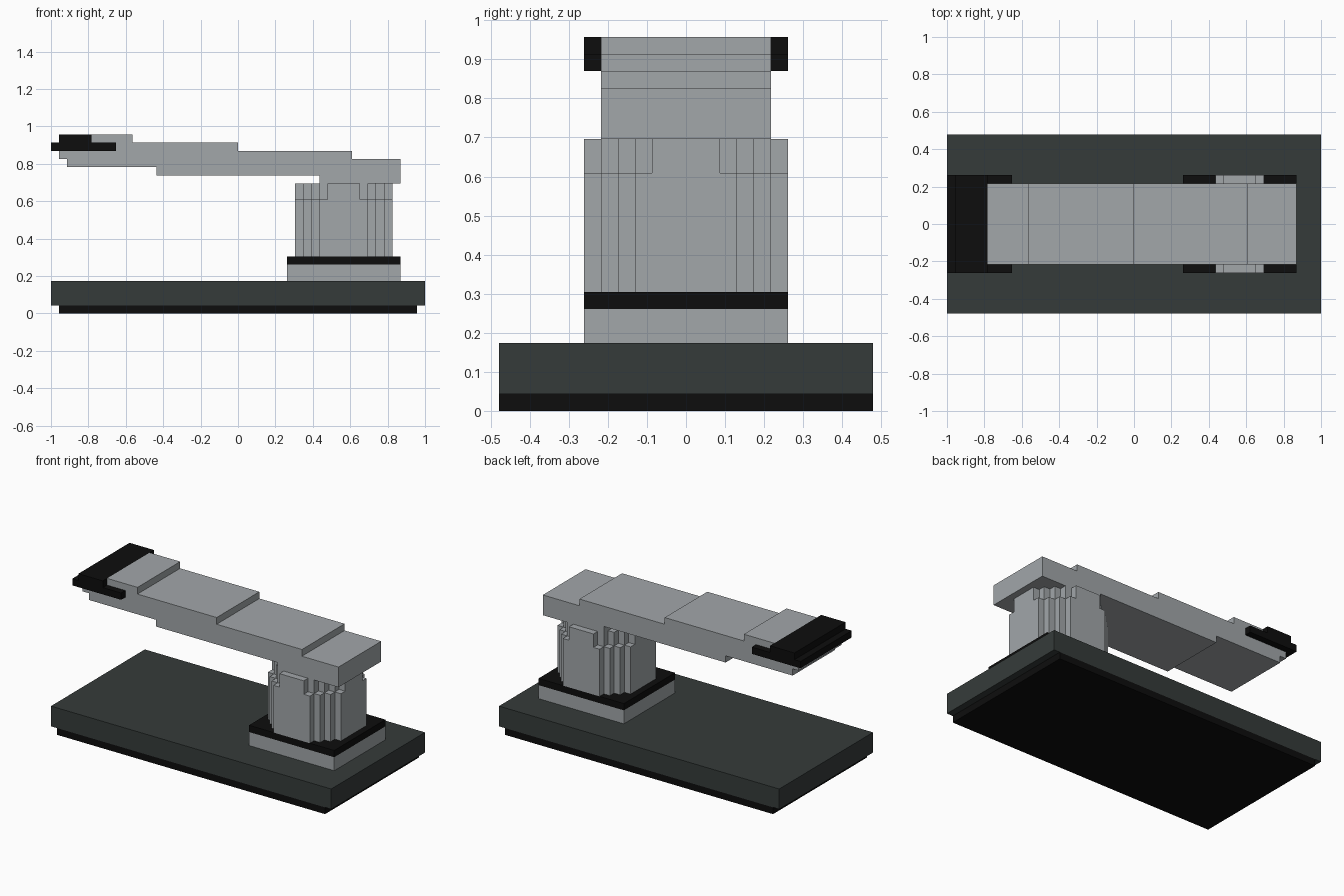
import bpy
import bmesh

if "Cube" in bpy.data.objects:
    bpy.data.objects.remove(bpy.data.objects["Cube"])

U = 2 / 46  # grid step: every part lies on this grid


def material(name, rgb):
    m = bpy.data.materials.new(name)
    m.diffuse_color = (*rgb, 1)
    m.use_nodes = True
    m.node_tree.nodes["Principled BSDF"].inputs["Base Color"].default_value = m.diffuse_color
    return m


GREY = material("light_grey", (0.36, 0.385, 0.40))
SLATE = material("dark_slate", (0.036, 0.044, 0.042))
BLACK = material("black", (0.004, 0.004, 0.004))


def prism(name, outline, lo, hi, mat, axis="z"):
    """Extrude a 2D outline (grid units) along z, or along y for an x-z profile."""
    def place(a, b, c):
        return (a * U, b * U, c * U) if axis == "z" else (a * U, c * U, b * U)
    bm = bmesh.new()
    face = bm.faces.new([bm.verts.new(place(a, b, lo)) for a, b in outline])
    moved = bmesh.ops.extrude_face_region(bm, geom=[face])["geom"]
    shift = place(0, 0, hi - lo)
    bmesh.ops.translate(bm, vec=shift,
                        verts=[g for g in moved if isinstance(g, bmesh.types.BMVert)])
    bmesh.ops.recalc_face_normals(bm, faces=bm.faces)
    mesh = bpy.data.meshes.new(name)
    bm.to_mesh(mesh)
    bm.free()
    mesh.materials.append(mat)
    ob = bpy.data.objects.new(name, mesh)
    bpy.context.collection.objects.link(ob)
    return ob


def box(name, x0, x1, half_y, z0, z1, mat):
    return prism(name, [(x0, -half_y), (x1, -half_y), (x1, half_y), (x0, half_y)],
                 z0, z1, mat)


def four_way(quarter, cx):
    """Mirror a quarter outline into a closed ring around (cx, 0)."""
    top = quarter + [(x, -y) for x, y in reversed(quarter)]
    ring = top + [(-x, y) for x, y in reversed(top)]
    return [(x + cx, y) for x, y in ring]


# Base
box("base_underside", -22, 22, 11, 0, 1, BLACK)
box("base_plate", -23, 23, 11, 1, 4, SLATE)

# Foot of the pillar
box("pillar_foot", 6, 20, 6, 4, 6, GREY)
box("pillar_collar", 6, 20, 6, 6, 7, BLACK)

# Stepped round pillar, with a narrower crown that has four tabs
prism("pillar", four_way([(3, 6), (3, 5), (4, 5), (4, 4), (5, 4), (5, 3), (6, 3)], 13),
      7, 14, GREY)
prism("pillar_crown", four_way([(2, 6), (2, 5), (3, 5), (3, 4), (4, 4), (4, 3),
                                (5, 3), (5, 2), (6, 2)], 13), 14, 16, GREY)

# Stepped arm, drawn as a side profile
prism("arm", [(10, 16), (20, 16), (20, 19), (14, 19), (14, 20), (0, 20), (0, 21),
              (-13, 21), (-13, 22), (-18, 22), (-18, 20), (-22, 20), (-22, 19),
              (-21, 19), (-21, 18), (-10, 18), (-10, 17), (10, 17)],
      -5, 5, GREY, axis="y")

# Black tip: a fork around the arm end with a block on top
prism("tip_fork", [(-23, -6), (-15, -6), (-15, -5), (-18, -5), (-18, 5), (-15, 5),
                   (-15, 6), (-23, 6)], 20, 21, BLACK)
box("tip_block", -22, -18, 6, 21, 22, BLACK)
